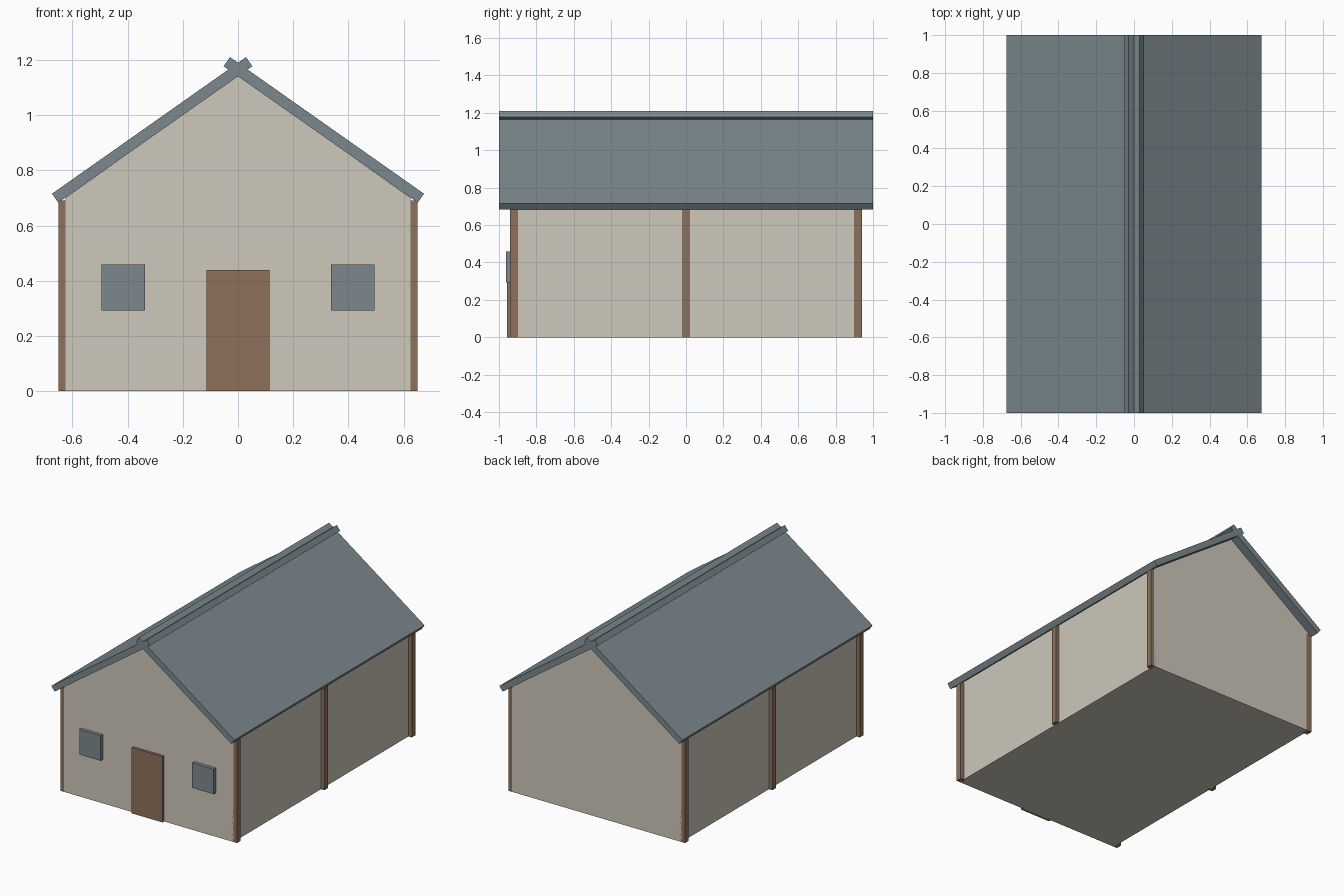
import bpy

if "Cube" in bpy.data.objects:
    bpy.data.objects.remove(bpy.data.objects["Cube"])


def material(name, rgb):
    m = bpy.data.materials.new(name)
    m.diffuse_color = (*rgb, 1)
    m.use_nodes = True
    m.node_tree.nodes["Principled BSDF"].inputs["Base Color"].default_value = m.diffuse_color
    return m


PLASTER = material("plaster", (0.62, 0.58, 0.50))
WOOD = material("wood", (0.27, 0.17, 0.105))
SLATE = material("slate", (0.20, 0.25, 0.27))


def prism(name, profile, y0, y1, mat):
    """Extrude an anticlockwise (x, z) profile from y0 to y1."""
    n = len(profile)
    verts = [(x, y, z) for y in (y0, y1) for x, z in profile]
    faces = [tuple(range(n)), tuple(range(2 * n - 1, n - 1, -1))]
    faces += [(i, i + n, (i + 1) % n + n, (i + 1) % n) for i in range(n)]
    mesh = bpy.data.meshes.new(name)
    mesh.from_pydata(verts, [], faces)
    mesh.materials.append(mat)
    ob = bpy.data.objects.new(name, mesh)
    bpy.context.collection.objects.link(ob)
    return ob


def box(name, x0, x1, y0, y1, z0, z1, mat):
    return prism(name, [(x0, z0), (x1, z0), (x1, z1), (x0, z1)], y0, y1, mat)


# Gabled body
W, L = 0.625, 0.94
prism("walls", [(-W, 0), (W, 0), (W, 0.70), (0, 1.143), (-W, 0.70)], -L, L, PLASTER)

# Two roof slabs that cross at the ridge
slab = [(-0.052, 1.177), (0.651, 0.683), (0.674, 0.715), (-0.029, 1.21)]
prism("roof_right", slab, -1, 1, SLATE)
prism("roof_left", [(-x, z) for x, z in reversed(slab)], -1, 1, SLATE)

# Timber posts along both long walls, and windows either side of the door
for side, s in (("left", -1), ("right", 1)):
    for place, y in (("front", -0.92), ("middle", 0), ("back", 0.92)):
        x0, x1 = sorted((s * 0.61, s * 0.65))
        box(f"post_{place}_{side}", x0, x1, y - 0.02, y + 0.02, 0, 0.69, WOOD)
    x0, x1 = sorted((s * 0.337, s * 0.495))
    box(f"window_{side}", x0, x1, -0.963, -0.93, 0.292, 0.459, SLATE)

# Front door
box("door", -0.114, 0.114, -0.957, -0.93, 0, 0.438, WOOD)
